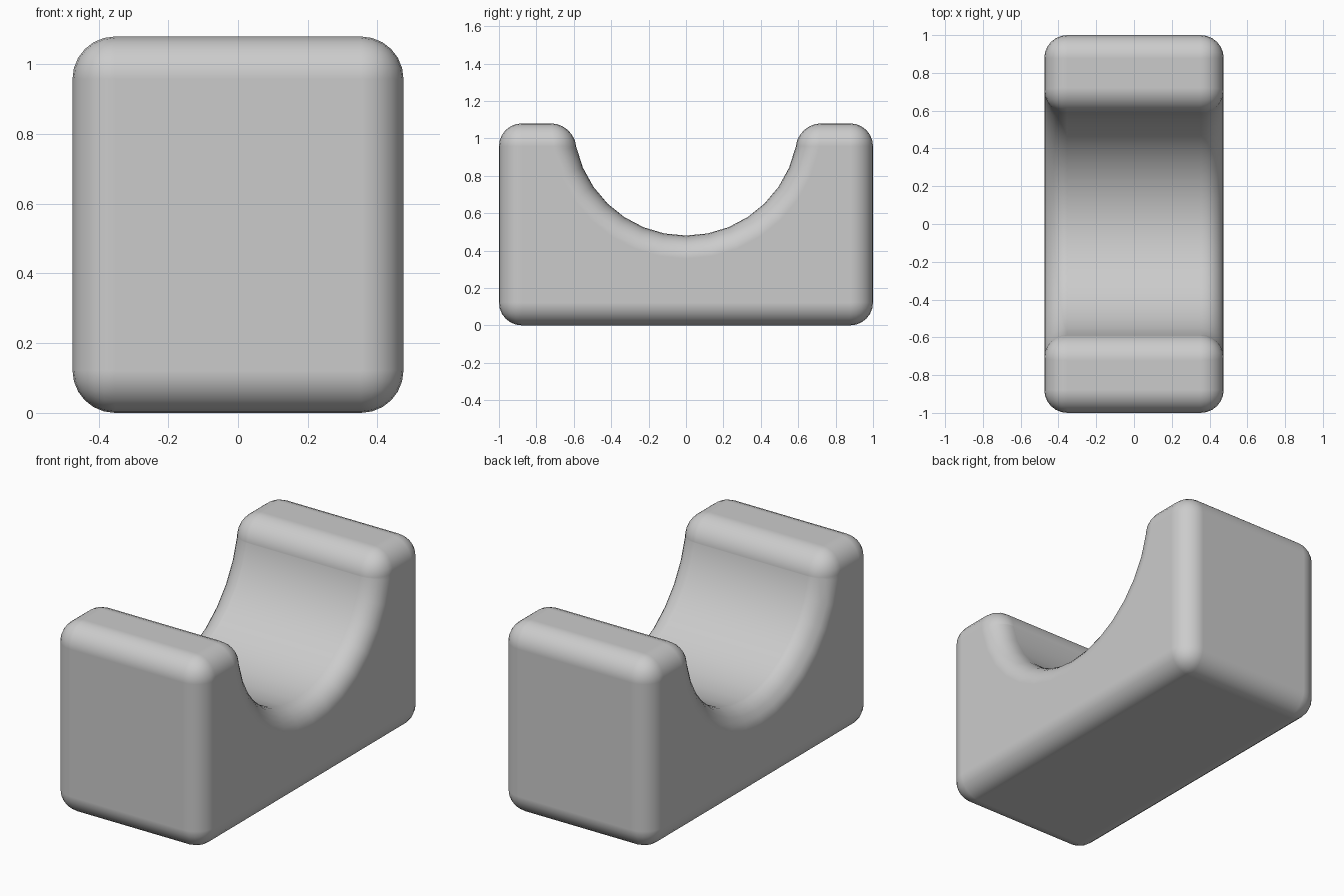
import bpy, bmesh, math

if "Cube" in bpy.data.objects:
    bpy.data.objects.remove(bpy.data.objects["Cube"])

HALF_W, HALF_L, HEIGHT = 0.475, 1.0, 1.08
RADIUS, BEVEL = 0.6, 0.122

# Side profile (y, z): block with a half-round saddle cut in the top
profile = [(-HALF_L, HEIGHT), (-HALF_L, 0), (HALF_L, 0), (HALF_L, HEIGHT)]
end, steps = 12, 14
angles = [0] + [end + (180 - 2 * end) * i / steps for i in range(steps + 1)] + [180]
for a in angles:
    r = math.radians(a)
    profile.append((RADIUS * math.cos(r), HEIGHT - RADIUS * math.sin(r)))

# Extrude the profile across the width
bm = bmesh.new()
face = bm.faces.new([bm.verts.new((-HALF_W, y, z)) for y, z in profile])
ext = bmesh.ops.extrude_face_region(bm, geom=[face])
moved = [v for v in ext["geom"] if isinstance(v, bmesh.types.BMVert)]
bmesh.ops.translate(bm, verts=moved, vec=(2 * HALF_W, 0, 0))
bmesh.ops.recalc_face_normals(bm, faces=bm.faces)
mesh = bpy.data.meshes.new("saddle_block")
bm.to_mesh(mesh)
bm.free()
block = bpy.data.objects.new("saddle_block", mesh)
bpy.context.collection.objects.link(block)

# Rounded edges all over
bev = block.modifiers.new("rounded_edges", "BEVEL")
bev.width = BEVEL
bev.segments = 6
bev.limit_method = "ANGLE"
bev.angle_limit = math.radians(30)
bev.harden_normals = True

# Smooth shading
for p in mesh.polygons:
    p.use_smooth = True
